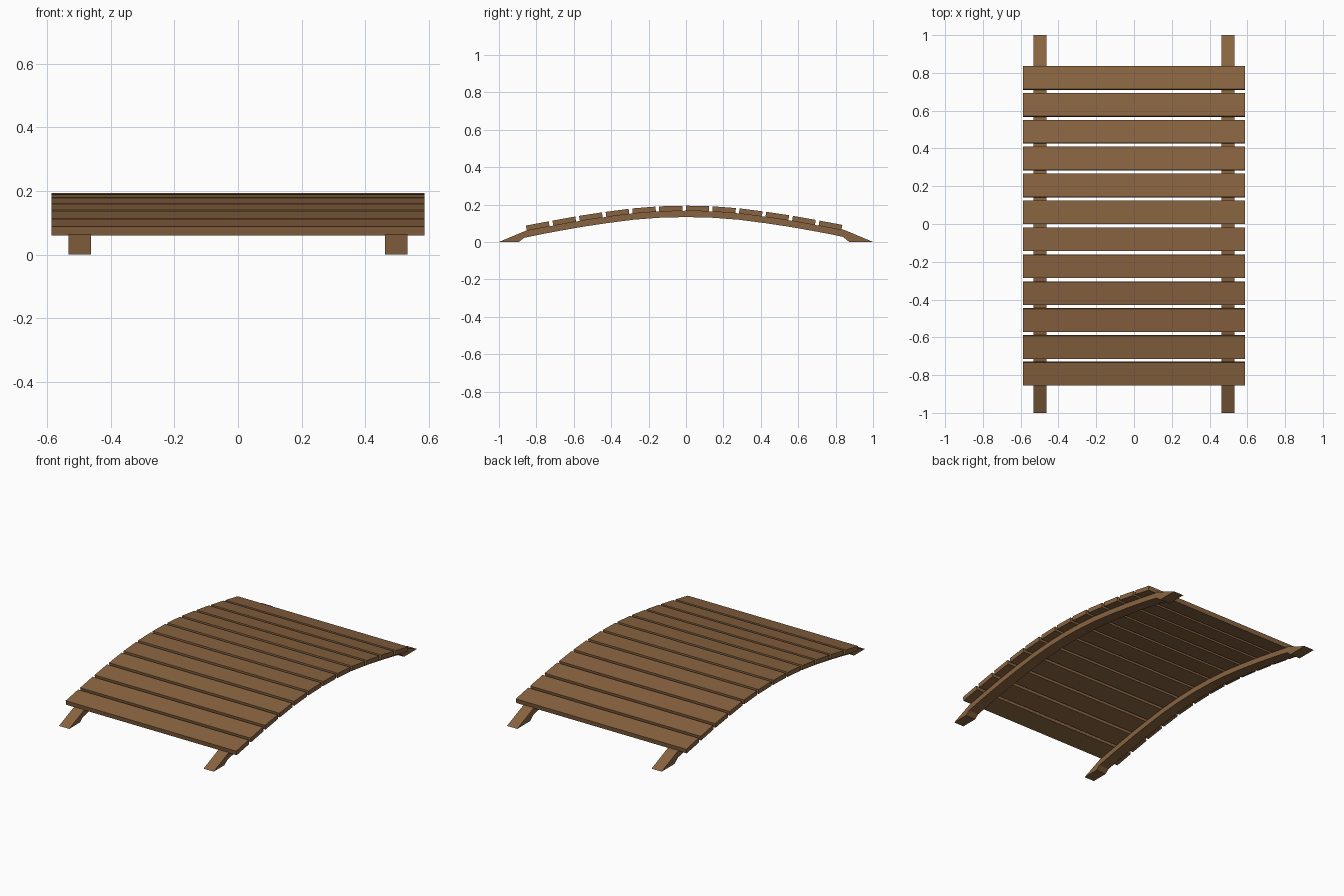
import bpy, bmesh, math
from mathutils import Matrix

if "Cube" in bpy.data.objects:
    bpy.data.objects.remove(bpy.data.objects["Cube"])

wood = bpy.data.materials.new("brown wood")
wood.diffuse_color = (0.25, 0.127, 0.052, 1)
wood.use_nodes = True
wood.node_tree.nodes["Principled BSDF"].inputs["Base Color"].default_value = wood.diffuse_color

# Half of the deck arch: distance from the middle, height of beam top
ARCH = [(0, .166), (.135, .163), (.28, .152), (.42, .134),
        (.56, .113), (.70, .088), (.86, .058)]


def arch(y):
    y = abs(y)
    for (a, za), (b, zb) in zip(ARCH, ARCH[1:]):
        if y <= b:
            return za + (zb - za) * (y - a) / (b - a)
    return zb + (zb - za) / (b - a) * (y - b)


def finish(bm, name):
    bmesh.ops.recalc_face_normals(bm, faces=bm.faces)
    me = bpy.data.meshes.new(name)
    bm.to_mesh(me)
    bm.free()
    me.materials.append(wood)
    ob = bpy.data.objects.new(name, me)
    bpy.context.collection.objects.link(ob)
    return ob


# Arched side beams with bevelled feet, extruded from one side profile
steps = [-.77 + 1.54 * i / 22 for i in range(23)]
top = [(-1, 0), (-.845, .065)] + [(y, arch(y) + .001) for y in steps] + [(.845, .065), (1, 0)]
bottom = [(.872, 0), (.84, .027)] + [(y, arch(y) - .033) for y in reversed(steps)] + [(-.866, .022), (-.893, 0)]
for side, x in (("left", -.4975), ("right", .4975)):
    bm = bmesh.new()
    face = bm.faces.new([bm.verts.new((x - .035, y, z)) for y, z in top + bottom])
    ext = bmesh.ops.extrude_face_region(bm, geom=[face])
    bmesh.ops.translate(bm, vec=(.07, 0, 0),
                        verts=[v for v in ext["geom"] if isinstance(v, bmesh.types.BMVert)])
    finish(bm, side + "_arched_beam")

# Deck planks, each tilted to follow the arch
for i in range(12):
    y = -.79 + i * .1418
    z0, z1 = arch(y - .062), arch(y + .062)
    tilt = math.atan2(z1 - z0, .124)
    bm = bmesh.new()
    bmesh.ops.create_cube(bm, size=1, matrix=Matrix.Diagonal((1.174, .124, .028, 1)))
    ob = finish(bm, f"deck_plank_{i + 1}")
    ob.location = (0, y - .014 * math.sin(tilt), (z0 + z1) / 2 + .014)
    ob.rotation_euler.x = tilt
